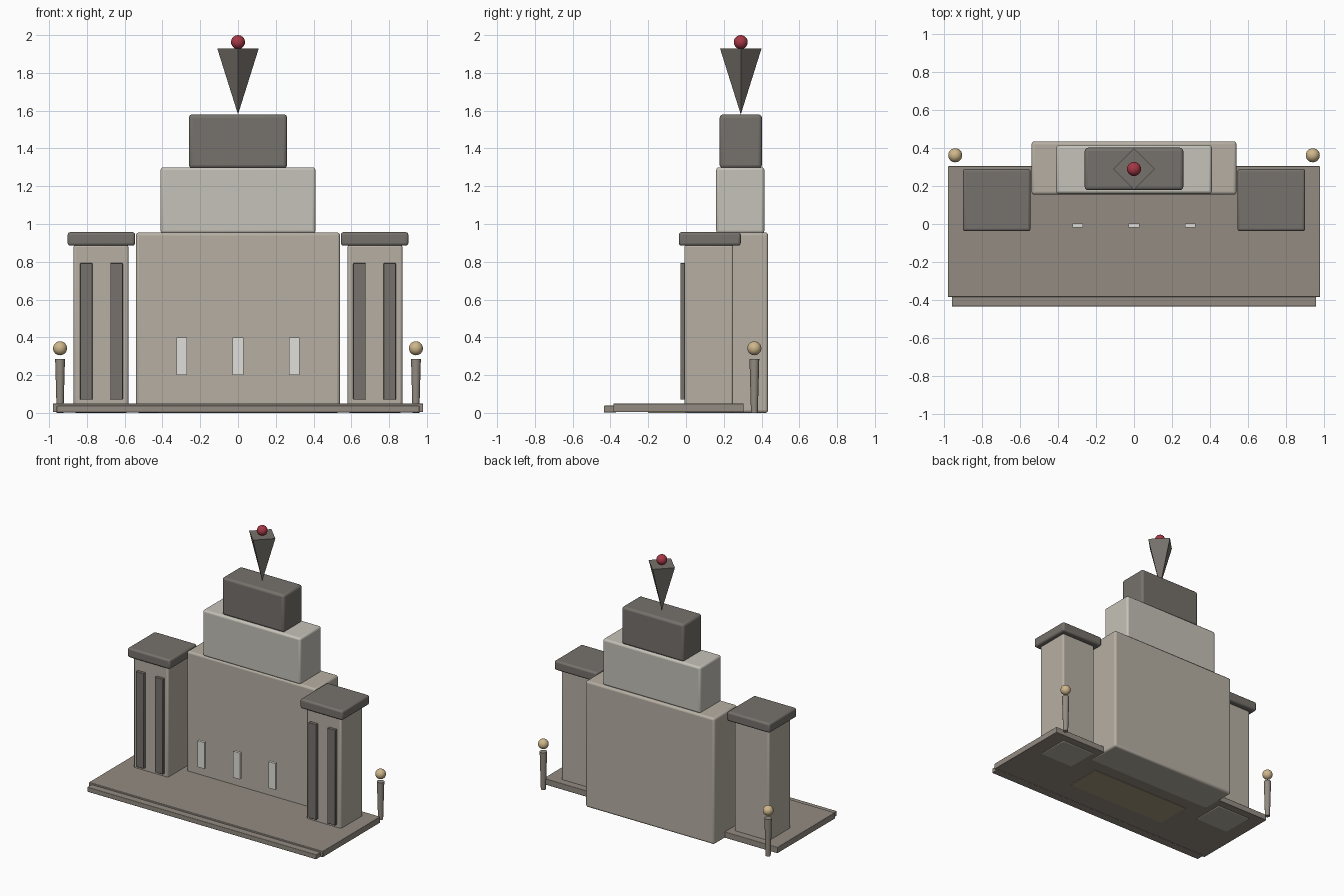
import bpy, math

if "Cube" in bpy.data.objects:
    bpy.data.objects.remove(bpy.data.objects["Cube"])

def mat(name, rgb):
    m = bpy.data.materials.new(name)
    m.diffuse_color = (*rgb, 1)
    m.use_nodes = True
    m.node_tree.nodes["Principled BSDF"].inputs["Base Color"].default_value = m.diffuse_color
    return m

LIGHT = mat("pale_stone", (0.56, 0.54, 0.48))
STONE = mat("warm_stone", (0.47, 0.43, 0.37))
FLOOR = mat("floor_stone", (0.29, 0.26, 0.22))
DARK = mat("dark_stone", (0.18, 0.165, 0.15))
GLASS = mat("window_pale", (0.75, 0.74, 0.70))
OLIVE = mat("olive_panel", (0.36, 0.32, 0.20))
RED = mat("red_ball", (0.38, 0.04, 0.06))
GOLD = mat("lamp_gold", (0.62, 0.47, 0.26))

def finish(name, m):
    o = bpy.context.object
    o.name = name
    o.data.materials.append(m)
    return o

def box(name, x, y, z, m, bevel=0.0):
    """Box from (min, max) ranges, optionally with rounded edges."""
    bpy.ops.mesh.primitive_cube_add(size=1, location=[sum(r) / 2 for r in (x, y, z)])
    o = finish(name, m)
    o.scale = [r[1] - r[0] for r in (x, y, z)]
    bpy.ops.object.transform_apply(location=False, rotation=False, scale=True)
    if bevel:
        b = o.modifiers.new("soft_edges", 'BEVEL')
        b.width = bevel
        b.segments = 3
        bpy.ops.object.shade_smooth_by_angle(angle=math.radians(35))
    return o

def ball(name, loc, r, m):
    bpy.ops.mesh.primitive_uv_sphere_add(segments=24, ring_count=14, radius=r, location=loc)
    finish(name, m)
    bpy.ops.object.shade_smooth()

def cone(name, loc, r1, r2, h, n, m):
    bpy.ops.mesh.primitive_cone_add(vertices=n, radius1=r1, radius2=r2, depth=h, location=loc)
    return finish(name, m)

# Terrace with a lower front step
box("terrace", (-0.98, 0.98), (-0.385, 0.305), (0.004, 0.05), FLOOR, 0.004)
box("front_step", (-0.96, 0.96), (-0.435, -0.37), (0.002, 0.038), FLOOR, 0.004)
box("underside_panel", (-0.42, 0.42), (-0.20, 0.07), (0, 0.03), OLIVE)

# Stepped central tower
box("main_block", (-0.54, 0.54), (0.155, 0.435), (0, 0.955), STONE, 0.015)
box("middle_tier", (-0.41, 0.41), (0.16, 0.415), (0.95, 1.30), LIGHT, 0.015)
box("top_tier", (-0.26, 0.26), (0.178, 0.402), (1.295, 1.58), DARK, 0.018)

# Inverted four-sided spire and its ball
cone("spire", (0, 0.29, 1.755), 0, 0.11, 0.35, 4, DARK)
ball("spire_ball", (0, 0.29, 1.963), 0.037, RED)

# Three slim windows standing in front of the tower
for i, x in enumerate((-0.297, 0, 0.297)):
    box(f"window_{i}", (x - 0.028, x + 0.028), (-0.018, 0.002), (0.20, 0.40), GLASS)

# Side pillars with caps and fins, plus lamp posts
for side, s in (("left", -1), ("right", 1)):
    def span(a, b):
        return sorted((s * a, s * b))
    box(f"{side}_pillar", span(0.58, 0.87), (-0.008, 0.25), (0, 0.89), STONE, 0.012)
    box(f"{side}_pillar_cap", span(0.545, 0.902), (-0.038, 0.29), (0.885, 0.957), DARK, 0.014)
    for i, x in enumerate((0.643, 0.803)):
        box(f"{side}_fin_{i}", span(x - 0.033, x + 0.033), (-0.03, 0.01), (0.07, 0.793), DARK, 0.004)
    cone(f"{side}_lamp_post", (s * 0.942, 0.362, 0.1425), 0.018, 0.026, 0.285, 16, FLOOR)
    bpy.ops.object.shade_smooth_by_angle(angle=math.radians(35))
    ball(f"{side}_lamp", (s * 0.942, 0.362, 0.342), 0.037, GOLD)
